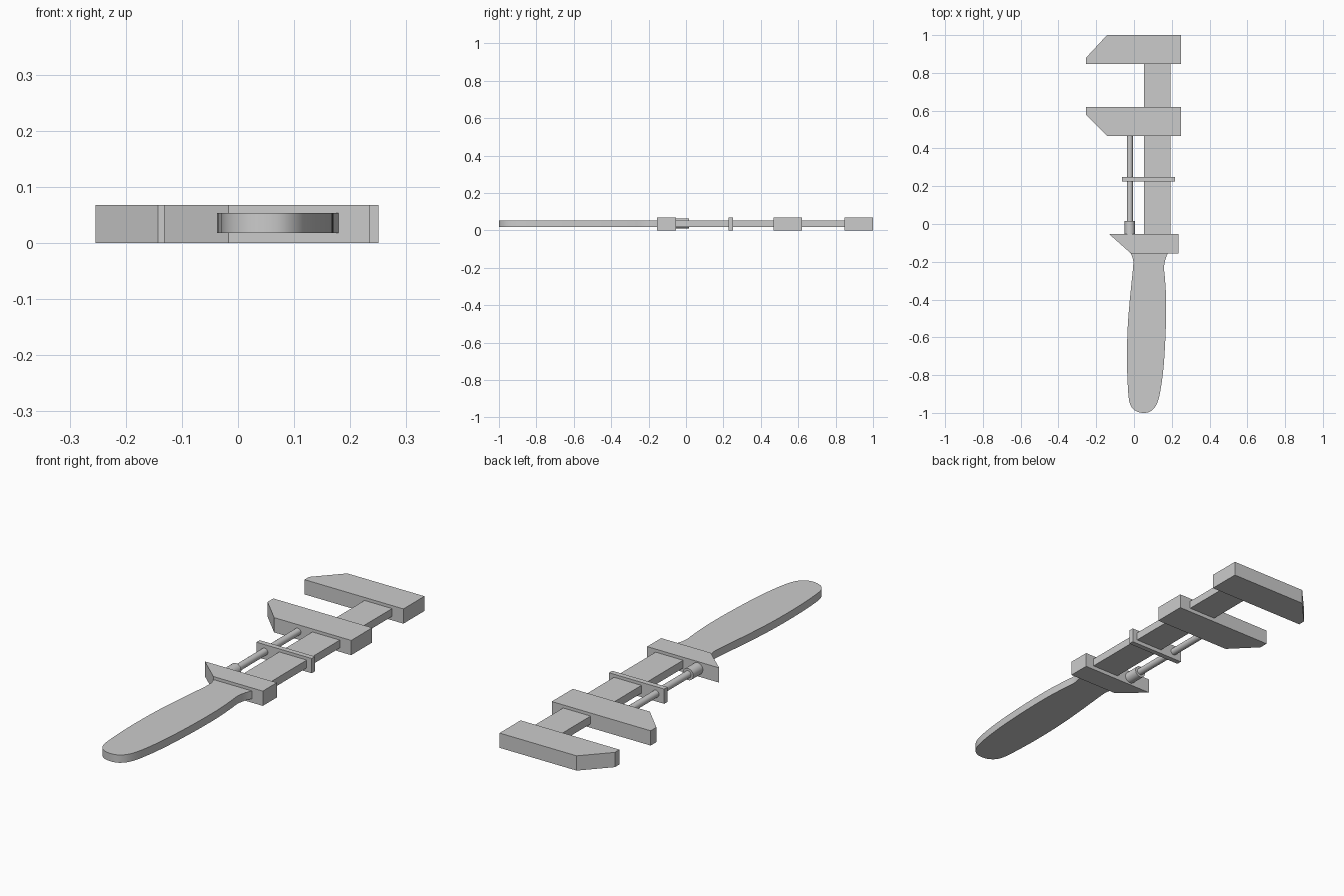
import bpy, bmesh, math
from mathutils import Vector, Matrix

if "Cube" in bpy.data.objects:
    bpy.data.objects.remove(bpy.data.objects["Cube"])

H = 0.068            # full thickness of jaws and collars
Z0, Z1 = 0.018, 0.054  # thinner bar and handle


def finish(bm, name, smooth=False):
    bmesh.ops.recalc_face_normals(bm, faces=bm.faces)
    me = bpy.data.meshes.new(name)
    bm.to_mesh(me)
    bm.free()
    ob = bpy.data.objects.new(name, me)
    bpy.context.collection.objects.link(ob)
    if smooth:
        bpy.ops.object.select_all(action='DESELECT')
        ob.select_set(True)
        bpy.context.view_layer.objects.active = ob
        bpy.ops.object.shade_smooth_by_angle(angle=math.radians(35))
    return ob


def plate(name, outline, z0=0.0, z1=H, smooth=False):
    """Extrude an xy outline from z0 to z1."""
    bm = bmesh.new()
    face = bm.faces.new([bm.verts.new((x, y, z0)) for x, y in outline])
    ext = bmesh.ops.extrude_face_region(bm, geom=[face])
    top = [v for v in ext['geom'] if isinstance(v, bmesh.types.BMVert)]
    bmesh.ops.translate(bm, verts=top, vec=(0, 0, z1 - z0))
    return finish(bm, name, smooth)


def rect(x0, x1, y0, y1):
    return [(x0, y0), (x1, y0), (x1, y1), (x0, y1)]


def rod(name, r, y0, y1, x=-0.022, z=0.036):
    bm = bmesh.new()
    m = Matrix.Translation((x, (y0 + y1) / 2, z)) @ Matrix.Rotation(math.pi / 2, 4, 'X')
    bmesh.ops.create_cone(bm, cap_ends=True, segments=24, radius1=r, radius2=r,
                          depth=y1 - y0, matrix=m)
    return finish(bm, name, True)


def spline(pts, steps=4):
    """Catmull-Rom curve through the points, ends included."""
    p = [Vector(q) for q in pts]
    p = [2 * p[0] - p[1]] + p + [2 * p[-1] - p[-2]]
    out = []
    for a, b, c, d in zip(p, p[1:], p[2:], p[3:]):
        for i in range(steps):
            t = i / steps
            out.append(0.5 * (2 * b + (c - a) * t + (2 * a - 5 * b + 4 * c - d) * t ** 2
                              + (3 * b - a - 3 * c + d) * t ** 3))
    return out + [p[-2]]


# Jaws
plate("fixed_jaw", [(-0.254, 0.847), (0.25, 0.847), (0.25, 1.0), (-0.143, 1.0), (-0.254, 0.88)])
plate("sliding_jaw", [(-0.254, 0.62), (-0.254, 0.578), (-0.143, 0.467), (0.25, 0.467), (0.25, 0.62)])

# Main bar
plate("bar", rect(0.052, 0.192, -0.06, 0.85), Z0, Z1)

# Guide plate and handle collar
plate("guide_plate", rect(-0.064, 0.217, 0.226, 0.25))
plate("handle_collar", [(-0.132, -0.053), (-0.017, -0.155), (0.235, -0.155), (0.235, -0.053)])

# Adjusting screw
rod("screw_rod", 0.016, 0.0, 0.47)
rod("screw_socket", 0.027, -0.06, 0.017)

# Handle
plate("handle", spline([
    (-0.018, -0.153), (-0.006, -0.185), (-0.005, -0.23), (-0.022, -0.40), (-0.034, -0.56),
    (-0.037, -0.74), (-0.030, -0.90), (-0.018, -0.96), (0.010, -0.99), (0.050, -1.0),
    (0.090, -0.99), (0.122, -0.95), (0.142, -0.87), (0.158, -0.74), (0.168, -0.56),
    (0.170, -0.40), (0.164, -0.29), (0.159, -0.23), (0.167, -0.185), (0.180, -0.153)]),
    Z0, Z1, True)
